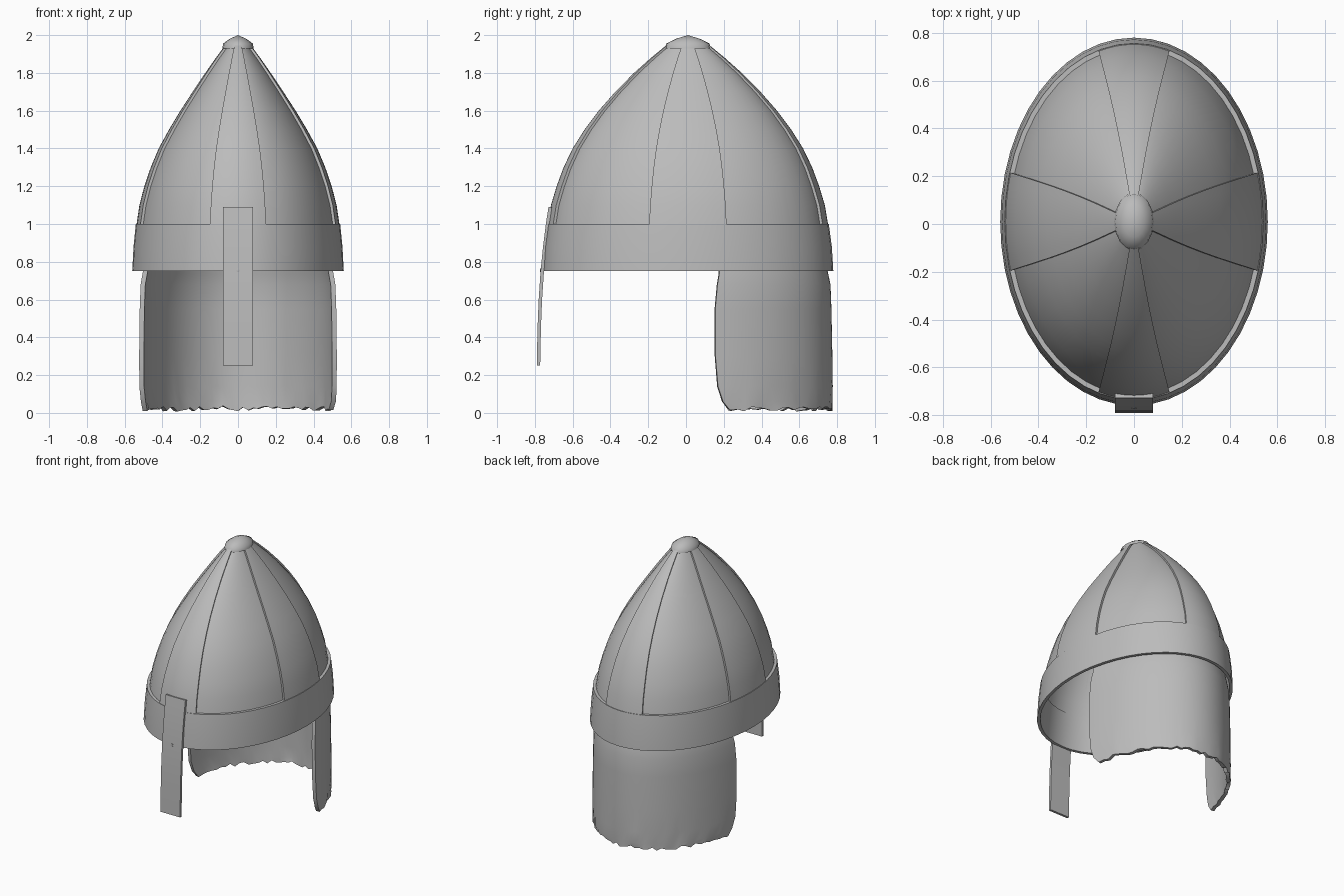
import bpy, bmesh, random
from math import cos, sin, radians

random.seed(4)
if "Cube" in bpy.data.objects:
    bpy.data.objects.remove(bpy.data.objects["Cube"], do_unlink=True)

CENTRE_Y = 0.01

steel = bpy.data.materials.new("steel grey")
steel.use_nodes = True
steel.diffuse_color = (0.5, 0.5, 0.5, 1)
steel.node_tree.nodes["Principled BSDF"].inputs["Base Color"].default_value = (0.5, 0.5, 0.5, 1)


def ring_point(angle, rx, ry, z):
    a = radians(angle)
    return (rx * cos(a), CENTRE_Y + ry * sin(a), z)


def grid_object(name, rows, closed=False, loop=False, thickness=0, sharp=35):
    """Skin rows of points; closed joins row ends, loop joins last row to first."""
    bm = bmesh.new()
    grid = [[bm.verts.new(p) for p in row] for row in rows]
    n, m = len(grid), len(grid[0])
    for r in range(n if loop else n - 1):
        low, high = grid[r], grid[(r + 1) % n]
        for c in range(m if closed else m - 1):
            d = (c + 1) % m
            bm.faces.new((low[c], low[d], high[d], high[c]))
    bmesh.ops.remove_doubles(bm, verts=bm.verts[:], dist=0.0001)
    mesh = bpy.data.meshes.new(name)
    bm.to_mesh(mesh)
    bm.free()
    mesh.materials.append(steel)
    ob = bpy.data.objects.new(name, mesh)
    bpy.context.collection.objects.link(ob)
    bpy.ops.object.select_all(action='DESELECT')
    ob.select_set(True)
    bpy.context.view_layer.objects.active = ob
    if thickness:
        solid = ob.modifiers.new("thickness", 'SOLIDIFY')
        solid.thickness = thickness
        solid.offset = -1
        bpy.ops.object.modifier_apply(modifier=solid.name)
    bpy.ops.object.shade_smooth_by_angle(angle=radians(sharp))
    return ob


def lathe(name, profile, steps=48, **options):
    rows = [[ring_point(360 * i / steps, rx, ry, z) for i in range(steps)]
            for z, rx, ry in profile]
    return grid_object(name, rows, closed=True, **options)


# Skull: recessed panels under four raised ribs (height, half width, half depth)
skull = [(0.98, 0.54, 0.745), (1.1, 0.522, 0.725), (1.2, 0.496, 0.695),
         (1.3, 0.462, 0.658), (1.4, 0.42, 0.61), (1.5, 0.365, 0.547),
         (1.6, 0.305, 0.472), (1.7, 0.24, 0.384), (1.8, 0.173, 0.285),
         (1.88, 0.117, 0.195), (1.95, 0.065, 0.11)]
recess = 0.016
lathe("skull_panels", [(z, rx - recess, ry - recess) for z, rx, ry in skull])

for name, middle in (("left", 0), ("back", 90), ("right", 180), ("front", 270)):
    rows = [[ring_point(middle + 16 * k / 4, rx, ry, z) for k in range(-4, 5)]
            for z, rx, ry in skull]
    grid_object(name + "_rib", rows, thickness=0.015)

# Top cap
lathe("top_cap", [(1.93, 0.083, 0.12), (1.955, 0.078, 0.115),
                  (1.98, 0.045, 0.065), (2.0, 0, 0)], steps=16, sharp=60)

# Brow band, hollow with a small ledge on top
lathe("brow_band", [(0.75, 0.56, 0.77), (0.88, 0.553, 0.762), (1.0, 0.541, 0.746),
                    (1.0, 0.512, 0.718), (0.75, 0.538, 0.748)], loop=True)

# Neck guard: curtain round the back with rounded corners and a ragged hem
columns = 48
neck = [(0.02, 0.53, 0.765, 73), (0.06, 0.532, 0.767, 76), (0.14, 0.534, 0.767, 78),
        (0.3, 0.533, 0.765, 79), (0.55, 0.53, 0.76, 79), (0.68, 0.527, 0.755, 78),
        (0.74, 0.518, 0.742, 77), (0.82, 0.505, 0.725, 77)]
rows = []
for r, (z, rx, ry, spread) in enumerate(neck):
    row = []
    for i in range(columns + 1):
        hem = random.uniform(-0.012, 0.014) if r == 0 else 0
        wobble = random.uniform(-0.004, 0.004) if r < 2 else 0
        angle = 90 - spread + 2 * spread * i / columns
        row.append(ring_point(angle, rx + wobble, ry + wobble, z + hem))
    rows.append(row)
grid_object("neck_guard", rows, thickness=0.025, sharp=50)

# Nose guard: a narrow curved bar
bar = [(0.25, -0.79), (0.45, -0.786), (0.6, -0.78), (0.75, -0.77),
       (0.88, -0.757), (1.0, -0.742), (1.09, -0.728)]
grid_object("nose_guard", [[(x, y, z) for x in (-0.08, 0, 0.08)] for z, y in bar],
            thickness=0.018)

# Rivet holding the nose guard
rivet = [[(0.01 * s * cos(radians(45 * i)), y, 0.755 + 0.01 * s * sin(radians(45 * i)))
          for i in range(8)] for s, y in ((1, -0.765), (1, -0.772), (0, -0.774))]
grid_object("rivet", rivet, closed=True)
